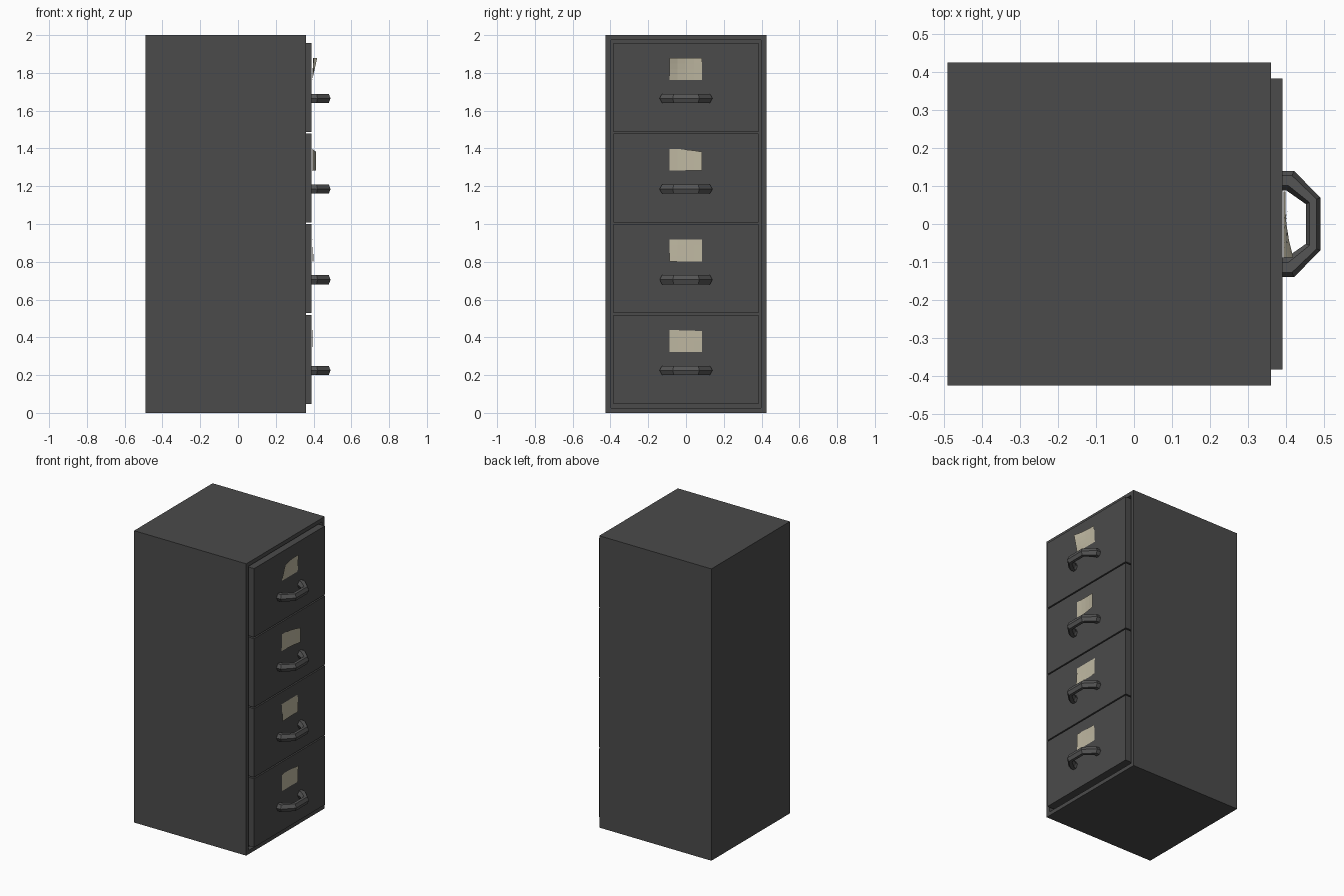
import bpy, bmesh, math
from mathutils import Vector

if "Cube" in bpy.data.objects:
    bpy.data.objects.remove(bpy.data.objects["Cube"])


def material(name, rgb):
    m = bpy.data.materials.new(name)
    m.diffuse_color = (*rgb, 1)
    m.use_nodes = True
    m.node_tree.nodes["Principled BSDF"].inputs["Base Color"].default_value = m.diffuse_color
    return m


STEEL = material("dark_steel", (0.07, 0.07, 0.07))
METAL = material("handle_metal", (0.09, 0.09, 0.09))
PAPER = material("card_paper", (0.52, 0.48, 0.36))


def finish(bm, name, mat):
    bmesh.ops.recalc_face_normals(bm, faces=bm.faces)
    me = bpy.data.meshes.new(name)
    bm.to_mesh(me)
    bm.free()
    me.materials.append(mat)
    ob = bpy.data.objects.new(name, me)
    bpy.context.collection.objects.link(ob)
    return ob


def box_bm(lo, hi):
    bm = bmesh.new()
    bmesh.ops.create_cube(bm, size=1)
    for v in bm.verts:
        v.co = Vector([(hi[k] if v.co[k] > 0 else lo[k]) for k in range(3)])
    return bm


# Cabinet shell with a recessed opening on the +x side
bm = box_bm((-0.49, -0.425, 0), (0.36, 0.425, 2))
front = max(bm.faces, key=lambda f: f.calc_center_median().x)
bmesh.ops.inset_individual(bm, faces=[front], thickness=0.038)
res = bmesh.ops.extrude_discrete_faces(bm, faces=[front])
bmesh.ops.translate(bm, vec=(-0.03, 0, 0), verts=res["faces"][0].verts)
finish(bm, "cabinet_body", STEEL)


# Handle: six-sided bar swept along half an octagon, mitred at each bend
def handle(name, z):
    half = [(0.385, 0.114, 0.026), (0.411, 0.114, 0.026), (0.471, 0.061, 0.019)]
    path = half + [(x, -y, r) for x, y, r in reversed(half)]
    pts = [Vector((x, y)) for x, y, r in path]
    bm = bmesh.new()
    rings = []
    for i, p in enumerate(pts):
        t_in = (p - pts[i - 1]).normalized() if i else (pts[1] - p).normalized()
        t_out = (pts[i + 1] - p).normalized() if i < len(pts) - 1 else t_in
        t = (t_in + t_out).normalized()
        n = Vector((-t.y, t.x)) * path[i][2] / t.dot(t_in)
        ring = []
        for k in range(6):
            a = math.tau * k / 6
            q = p + n * math.cos(a)
            ring.append(bm.verts.new((q.x, q.y, z + 0.028 * math.sin(a))))
        rings.append(ring)
    for a, b in zip(rings, rings[1:]):
        for k in range(6):
            j = (k + 1) % 6
            bm.faces.new((a[k], a[j], b[j], b[k]))
    bm.faces.new(rings[0])
    bm.faces.new(rings[-1])
    finish(bm, name, METAL)


# Label card: thin sheet whose corners curl away from the drawer
def card(name, z, lifts, droop):
    bm = bmesh.new()
    n = 4
    grid = []
    for i in range(n + 1):
        for j in range(n + 1):
            u, v = i / n, j / n
            w = ((1 - u) ** 2 * (1 - v), u * u * (1 - v), (1 - u) ** 2 * v, u * u * v)
            lift = sum(a * b for a, b in zip(w, lifts))
            grid.append(bm.verts.new((0.393 + lift, -0.088 + 0.173 * u,
                                      z + 0.116 * v - droop * u * u * v)))
    for i in range(n):
        for j in range(n):
            a = i * (n + 1) + j
            bm.faces.new((grid[a], grid[a + n + 1], grid[a + n + 2], grid[a + 1]))
    finish(bm, name, PAPER)


# Corner lifts per card: (-y bottom, +y bottom, -y top, +y top), then top droop
CURLS = [((0.002, 0.002, 0.003, 0.005), 0.005),
         ((0.008, 0.004, 0, 0), 0),
         ((0, 0.02, 0.002, 0.02), 0.016),
         ((0, 0, 0.026, 0.006), 0)]

# Four drawers, bottom to top
for i, (lifts, droop) in enumerate(CURLS):
    dz = 0.48 * i
    finish(box_bm((0.332, -0.383, 0.048 + dz), (0.39, 0.383, 0.519 + dz)),
           f"drawer_{i + 1}", STEEL)
    handle(f"handle_{i + 1}", 0.225 + dz)
    card(f"label_card_{i + 1}", 0.322 + dz, lifts, droop)
